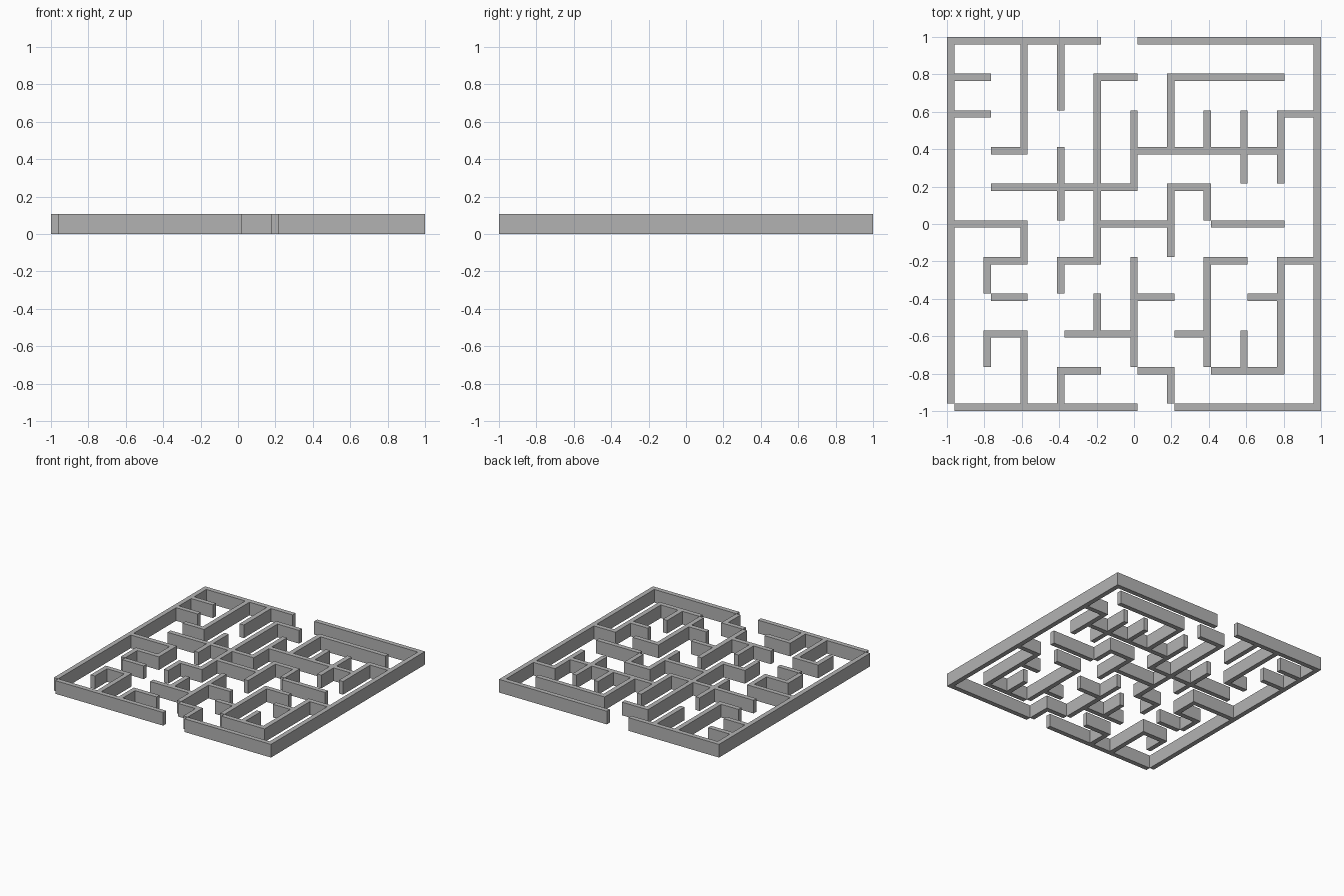
import bpy
import bmesh

if "Cube" in bpy.data.objects:
    bpy.data.objects.remove(bpy.data.objects["Cube"], do_unlink=True)

CELLS = 10        # maze cells per side
THICK = 0.039     # wall thickness
HEIGHT = 0.108
PITCH = (2 - THICK) / CELLS

# Wall runs per grid line, as start-end grid indices
ROWS = ["0-5 6-10", "3-4 5-6 7-9", "1-2 3-5 6-7", "1-2 5-6 8-9",
        "1-2 3-4 7-8 9-10", "0-2 4-6 7-9", "1-5 6-7", "1-2 5-9",
        "0-1 9-10", "0-1 4-5 6-9", "0-4 5-10"]
COLUMNS = ["0-10", "1-2 3-4", "0-2 4-5 7-10", "0-1 3-4 5-7 8-10",
           "2-3 4-9", "1-4 6-8", "0-1 4-6 7-9", "1-4 5-6 7-8",
           "1-2 6-8", "1-4 6-8", "0-10"]


def runs(text):
    """Fine-grid steps covered by the runs: even = post, odd = panel."""
    for run in text.split():
        start, end = map(int, run.split("-"))
        yield from range(2 * start + 1, 2 * end + 1)


def edge(n):
    """Coordinate of fine-grid line n (post and panel widths alternate)."""
    return -1 + (n // 2) * PITCH + (n % 2) * THICK


# Mark the posts and panels that are solid
solid = set()
for line, text in enumerate(ROWS):
    solid.update((step, 2 * line) for step in runs(text))
for line, text in enumerate(COLUMNS):
    solid.update((2 * line, step) for step in runs(text))

# One welded shell: top and bottom everywhere, sides only where exposed
bm = bmesh.new()


def quad(*points):
    bm.faces.new([bm.verts.new(p) for p in points])


for a, b in sorted(solid):
    x0, x1, y0, y1 = edge(a), edge(a + 1), edge(b), edge(b + 1)
    ring = [(x0, y0), (x1, y0), (x1, y1), (x0, y1)]
    quad(*[(x, y, HEIGHT) for x, y in ring])
    quad(*[(x, y, 0) for x, y in reversed(ring)])
    neighbours = [(a, b - 1), (a + 1, b), (a, b + 1), (a - 1, b)]
    for i, other in enumerate(neighbours):
        if other not in solid:
            p, q = ring[i], ring[(i + 1) % 4]
            quad((*p, 0), (*q, 0), (*q, HEIGHT), (*p, HEIGHT))
bmesh.ops.remove_doubles(bm, verts=bm.verts, dist=0.0001)

mesh = bpy.data.meshes.new("maze_walls")
bm.to_mesh(mesh)
bm.free()
walls = bpy.data.objects.new("maze_walls", mesh)
bpy.context.collection.objects.link(walls)

# Plain grey finish
grey = bpy.data.materials.new("wall_grey")
grey.use_nodes = True
color = (0.45, 0.45, 0.45, 1)
grey.diffuse_color = color
grey.node_tree.nodes["Principled BSDF"].inputs["Base Color"].default_value = color
mesh.materials.append(grey)
